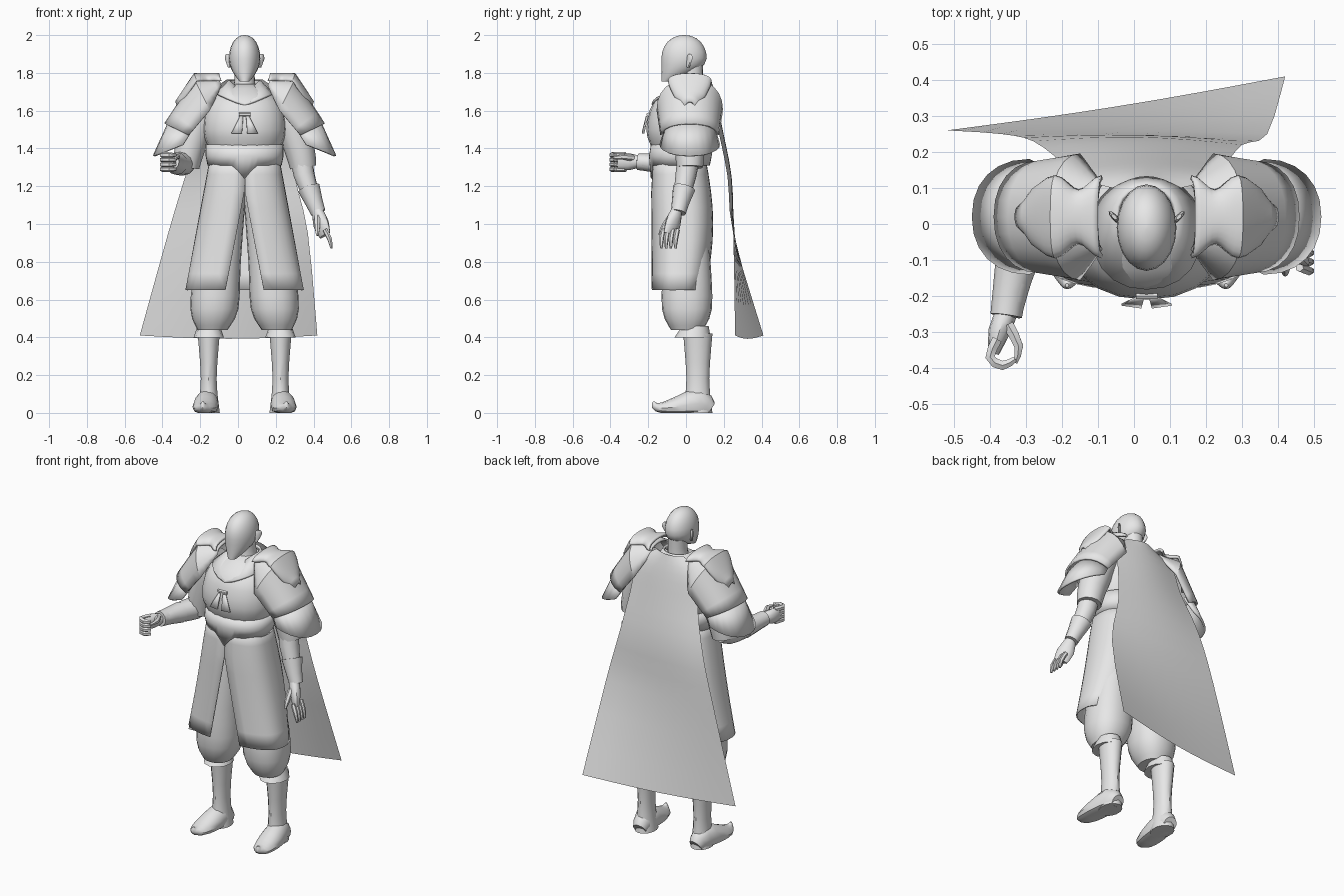
import bpy, bmesh, math
from mathutils import Vector

if "Cube" in bpy.data.objects:
    bpy.data.objects.remove(bpy.data.objects["Cube"])

GREY = (0.8, 0.8, 0.8, 1)
grey = bpy.data.materials.new("plain grey")
grey.use_nodes = True
grey.diffuse_color = GREY
grey.node_tree.nodes["Principled BSDF"].inputs["Base Color"].default_value = GREY

MID = 0.035      # x of the body's mirror plane
SIDES = ((1, "left"), (-1, "right"))


def power(value, exponent):
    return math.copysign(abs(value) ** exponent, value)


def blend(keys, steps=3):
    """Smooth spline through a few key tuples."""
    padded = [keys[0], *keys, keys[-1]]
    result = []
    for before, start, end, after in zip(padded, padded[1:], padded[2:], padded[3:]):
        for step in range(steps):
            t = step / steps
            result.append(tuple(
                b + t / 2 * (c - a + t * (2 * a - 5 * b + 4 * c - d + t * (3 * (b - c) + d - a)))
                for a, b, c, d in zip(before, start, end, after)))
    return result + [keys[-1]]


def grid(name, rows, closed=True, caps=True, thickness=0):
    """Skin a list of equally long point rows into a surface."""
    bm = bmesh.new()
    verts = [[bm.verts.new(point) for point in row] for row in rows]
    count = len(rows[0])
    for low, high in zip(verts, verts[1:]):
        for i in range(count if closed else count - 1):
            j = (i + 1) % count
            bm.faces.new((low[i], low[j], high[j], high[i]))
    if closed and caps:
        bm.faces.new(verts[0])
        bm.faces.new(verts[-1])
    bmesh.ops.remove_doubles(bm, verts=bm.verts, dist=0.0005)
    bmesh.ops.recalc_face_normals(bm, faces=bm.faces)
    mesh = bpy.data.meshes.new(name)
    bm.to_mesh(mesh)
    bm.free()
    mesh.materials.append(grey)
    mesh.polygons.foreach_set("use_smooth", [True] * len(mesh.polygons))
    mesh.set_sharp_from_angle(angle=math.radians(35))
    obj = bpy.data.objects.new(name, mesh)
    bpy.context.scene.collection.objects.link(obj)
    if thickness:
        solid = obj.modifiers.new("thickness", "SOLIDIFY")
        solid.thickness = thickness
        solid.offset = 0


def ring(z, width, front, back, dip=0, centre=MID, sides=20, roundness=0.9, sharpness=1, opening=0):
    """Horizontal rounded ring; dip lowers its front to a point, opening parts it there."""
    gap = math.asin((opening / width) ** (1 / roundness))
    points = []
    for i in range(sides):
        a = -math.pi / 2 + gap + (2 * math.pi - 2 * gap) * i / (sides - (opening > 0))
        y = (front + back) / 2 + (back - front) / 2 * power(math.sin(a), roundness)
        drop = dip * max(0, 1 - sharpness * abs(math.cos(a))) * (math.sin(a) < 0)
        points.append((centre + width * power(math.cos(a), roundness), y, z - drop))
    return points


def loft(name, keys, steps=3, caps=True, thickness=0, **options):
    rows = [ring(*key, **options) for key in blend(keys, steps)]
    grid(name, rows, caps=caps, thickness=thickness)


def tube(name, keys, sides=12, steps=2, floor=-math.inf):
    """Limb through keys of x, y, z, radius and sideways radius."""
    stations = blend(keys, steps)
    points = [Vector(station[:3]) for station in stations]
    rows, turn, last = [], None, None
    for i, (point, station) in enumerate(zip(points, stations)):
        way = (points[min(i + 1, len(points) - 1)] - points[max(i - 1, 0)]).normalized()
        turn = last.rotation_difference(way) @ turn if last else way.to_track_quat('Z', 'X')
        last = way
        row = []
        for k in range(sides):
            a = 2 * math.pi * k / sides
            corner = point + turn @ Vector((station[3] * math.cos(a), station[-1] * math.sin(a), 0))
            corner.z = max(corner.z, floor)
            row.append(corner)
        rows.append(row)
    grid(name, rows)


def arches(name, stations, side, sides=13):
    """Shoulder plate: crown x, z, edge x, z and half depth of each arch."""
    rows = []
    for crown_x, crown_z, edge_x, edge_z, depth in stations:
        row = []
        for i in range(sides):
            a = math.pi * (i / (sides - 1) - 0.5)
            lift = max(0, math.cos(a)) ** 0.9
            x = edge_x + (crown_x - edge_x) * lift
            z = edge_z + (crown_z - edge_z) * lift
            row.append((MID + side * (x - MID), 0.02 + depth * power(math.sin(a), 0.9), z))
        rows.append(row)
    grid(name, rows, closed=False, thickness=0.012)


# Head: a blunt dome above, narrowing to a forward chin below
head = []
for i in range(13):
    height = math.sin(math.pi * (i / 12 - 0.5))
    jaw = min(0, height) ** 2
    dome = (1.001 - max(0, height) ** 2) ** 0.45
    head.append(ring(1.877 + 0.123 * height, 0.083 * dome * (1 - 0.7 * jaw),
                     -0.01 - 0.12 * dome, -0.01 + 0.12 * dome - 0.19 * jaw, roundness=1))
grid("head", head)
loft("neck", [(1.65, 0.08, -0.06, 0.1), (1.75, 0.055, -0.03, 0.09), (1.85, 0.055, -0.03, 0.09)], roundness=1)

# Torso, collar and belt
loft("chest", [(1.4, 0.19, -0.18, 0.12), (1.5, 0.22, -0.21, 0.15), (1.65, 0.19, -0.17, 0.15), (1.74, 0.07, -0.05, 0.1)])
loft("collar", [(1.76, 0.08, -0.06, 0.1, 0.08), (1.735, 0.1, -0.1, 0.115, 0.08), (1.69, 0.15, -0.18, 0.13, 0.06)],
     steps=1, caps=False, thickness=0.012)
loft("waist", [(1.2, 0.17, -0.14, 0.09), (1.42, 0.18, -0.15, 0.11)], steps=1)
loft("belt", [(1.31, 0.19, -0.18, 0.12, 0.07), (1.36, 0.2, -0.19, 0.13, 0), (1.42, 0.2, -0.18, 0.14, 0)],
     steps=1, caps=False, thickness=0.012, sharpness=4, sides=40)

# Open-fronted skirt, widening to its hem
skirt = []
for i in range(9):
    t = i / 8
    skirt.append(ring(1.35 - 0.7 * t, 0.18 + 0.13 * t, -0.17 - 0.01 * min(1, t * 4), 0.1 + 0.04 * math.sin(math.pi * t),
                      sides=33, roundness=0.75, opening=max(0.001, 0.135 * (t - 0.25))))
grid("skirt", skirt, closed=False, thickness=0.008)

# Chest clasp
tube("clasp", [(MID - 0.03, -0.2, 1.58, 0.01), (MID + 0.03, -0.2, 1.58, 0.01)], sides=6)

for side, word in SIDES:
    # Flared tag hanging from the clasp
    grid(word + "_tag", [[(MID + side * inner, y, z), (MID + side * outer, y + 0.008, z)]
                         for inner, outer, y, z in ((0.008, 0.024, -0.21, 1.57), (0.014, 0.07, -0.232, 1.48))],
         closed=False, thickness=0.006)

    # Ear
    ear = MID + side * 0.08
    tube(word + "_ear", [(ear, 0.01, 1.83, 0.008, 0.008), (ear + side * 0.01, 0.02, 1.88, 0.022, 0.008),
                         (ear + side * 0.01, 0.02, 1.9, 0.01, 0.005)], sides=8)

    # Baggy trouser leg, cuff, boot and curled shoe
    trouser = blend([(1.2, 0.09, 0.08), (0.8, 0.12, 0.14), (0.55, 0.127, 0.16), (0.44, 0.08, 0.17)])
    grid(word + "_trouser", [ring(z, r, -r, r + 0.01, centre=MID + side * out) for z, r, out in trouser])
    ankle = MID + side * 0.19
    loft(word + "_cuff", [(0.46, 0.06, -0.02, 0.12), (0.4, 0.08, -0.06, 0.13)],
         steps=1, centre=ankle, sides=12, roundness=1)
    loft(word + "_boot", [(z, r, 0.045 - r, 0.08 + r) for z, r in ((0, 0.06), (0.18, 0.043), (0.42, 0.06))],
         centre=ankle, sides=14, roundness=1)
    shoe = [(0.13, 0.02, 0.04, 0.04), (0.07, 0.05, 0.08, 0.06), (-0.04, 0.035, 0.055, 0.067),
            (-0.13, 0.025, 0.03, 0.052), (-0.165, 0.04, 0.02, 0.02), (-0.17, 0.06, 0.005, 0.005)]
    tube(word + "_shoe", [(ankle + side * (0.14 - y) * 0.1, y, z, tall, wide) for y, z, tall, wide in shoe], floor=0)

    # Layered shoulder armour; the ridge plate follows the middle one with wavy edges
    corners = [(0.17, 1.765, 0.16, 1.73, 0.085), (0.3, 1.765, 0.22, 1.6, 0.17), (0.455, 1.53, 0.33, 1.47, 0.15)]
    middle = []
    for i in range(17):
        start, end = corners[i // 9], corners[i // 9 + 1]
        t = i / 8 - i // 9
        middle.append([a + (b - a) * t for a, b in zip(start, end)])
    arches(word + "_middle_shoulder_plate", middle[::2], side)
    ridge = []
    for i, (x, z, *_) in enumerate(middle[:14]):
        wave = 0.09 + 0.02 * math.cos(math.pi * i / 4)
        ridge.append((x, z + 0.028, x - 0.012, z - 0.008, wave * min(1, (14 - i) / 3)))
    arches(word + "_ridge_shoulder_plate", ridge, side)
    arches(word + "_lower_shoulder_plate", [(0.43, 1.55, 0.31, 1.5, 0.13), (0.515, 1.36, 0.36, 1.42, 0.155)], side)

    # Upper arm in a loose sleeve
    tube(word + "_sleeve", [(MID + side * out, 0.02, z, r) for out, z, r in
                            ((0.16, 1.65, 0.07), (0.22, 1.6, 0.09), (0.29, 1.4, 0.08), (0.31, 1.3, 0.07))])

# Hanging left forearm, glove and hand
tube("left_forearm", [(0.33, 0.02, 1.4, 0.06), (0.35, 0, 1.26, 0.056), (0.42, -0.04, 1.06, 0.035)])
tube("left_glove", [(0.375, -0.01, 1.19, 0.06), (0.405, -0.03, 1.11, 0.046), (0.425, -0.04, 1.06, 0.04)])
tube("left_palm", [(0.42, -0.05, 1.07, 0.03, 0.03), (0.44, -0.07, 1, 0.05, 0.03), (0.46, -0.09, 0.94, 0.04, 0.015)])
tube("left_thumb", [(0.42, -0.08, 1.04, 0.017), (0.42, -0.12, 0.98, 0.015), (0.42, -0.14, 0.94, 0.007)], sides=6)
for i, finger in enumerate(("index", "middle", "ring", "little")):
    y = -0.12 + 0.025 * i
    tube(f"left_{finger}_finger", [(0.46, y, 0.97, 0.013), (0.485, y - 0.01, 0.92, 0.013),
                                   (0.495, y - 0.01, 0.87, 0.006)], sides=6)
    # Curled fingers of the raised hand
    z = 1.365 - 0.025 * i
    tube(f"right_{finger}_finger", [(-0.38, -0.32, z, 0.016), (-0.4, -0.37, z, 0.015),
                                    (-0.365, -0.393, z, 0.015), (-0.33, -0.375, z, 0.009)], sides=6)

# Raised right forearm, glove and hand
tube("right_forearm", [(-0.27, 0.05, 1.325, 0.05), (-0.29, 0, 1.32, 0.064), (-0.325, -0.1, 1.32, 0.057), (-0.35, -0.25, 1.33, 0.038)])
tube("right_glove", [(-0.325, -0.1, 1.32, 0.06), (-0.345, -0.19, 1.325, 0.048), (-0.355, -0.255, 1.33, 0.044)])
tube("right_palm", [(-0.355, -0.25, 1.33, 0.03, 0.03), (-0.375, -0.3, 1.33, 0.045, 0.03), (-0.39, -0.36, 1.33, 0.04, 0.015)])
tube("right_thumb", [(-0.35, -0.28, 1.35, 0.018), (-0.32, -0.34, 1.355, 0.014), (-0.33, -0.385, 1.35, 0.007)], sides=6)

# Wind-blown cape: left and right x, left and right y, height
cape = []
for x_from, x_to, y_from, y_to, z in blend([(-0.06, 0.13, 0.1, 0.1, 1.765), (-0.17, 0.24, 0.13, 0.13, 1.67),
                                            (-0.2, 0.26, 0.17, 0.17, 1.5), (-0.28, 0.3, 0.23, 0.22, 1.25),
                                            (-0.37, 0.37, 0.25, 0.25, 0.95), (-0.52, 0.42, 0.26, 0.41, 0.41)]):
    row = []
    for i in range(9):
        t = i / 8
        belly = math.sin(math.pi * t)
        y = y_from + (y_to - y_from) * t + 0.03 * (z - 0.7) * belly
        row.append((x_from + (x_to - x_from) * t, y, z - 0.03 * belly * max(0, 1 - z)))
    cape.append(row)
grid("cape", cape, closed=False)
